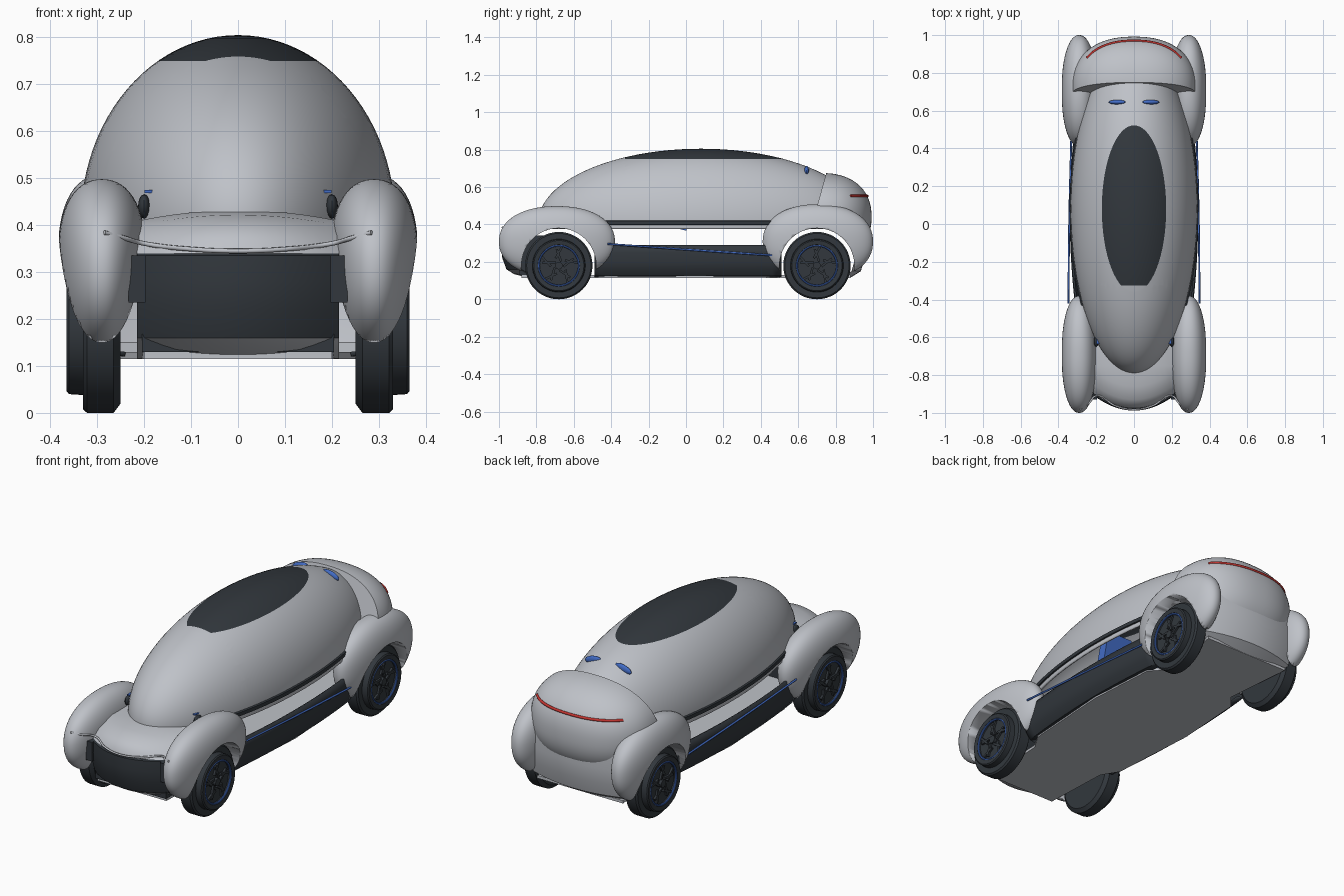
import bpy, bmesh, math
from mathutils import Vector, Matrix

if "Cube" in bpy.data.objects:
    bpy.data.objects.remove(bpy.data.objects["Cube"], do_unlink=True)


def material(name, rgb):
    m = bpy.data.materials.new(name)
    m.use_nodes = True
    m.diffuse_color = (*rgb, 1)
    m.node_tree.nodes["Principled BSDF"].inputs["Base Color"].default_value = (*rgb, 1)
    return m


GREY = material("silver grey", (0.52, 0.54, 0.58))
DARK = material("charcoal", (0.032, 0.039, 0.047))
BLUE = material("accent blue", (0.055, 0.15, 0.56))
RED = material("lamp red", (0.55, 0.035, 0.03))


def finish(bm, name, *mats, angle=35):
    me = bpy.data.meshes.new(name)
    bm.to_mesh(me)
    bm.free()
    ob = bpy.data.objects.new(name, me)
    bpy.context.collection.objects.link(ob)
    for m in mats:
        me.materials.append(m)
    bpy.ops.object.select_all(action='DESELECT')
    ob.select_set(True)
    bpy.context.view_layer.objects.active = ob
    bpy.ops.object.shade_smooth_by_angle(angle=math.radians(angle))
    return ob


def egg(centre, size, p=2.0, skew=0.0, seg=64):
    """Superellipsoid with optional widening towards the top."""
    bm = bmesh.new()
    bmesh.ops.create_uvsphere(bm, u_segments=seg, v_segments=seg // 2, radius=1)
    for v in bm.verts:
        n = v.co / sum(abs(c) ** p for c in v.co) ** (1 / p)
        n.x *= 1 + skew * n.z
        v.co = Vector(centre) + Vector([a * b for a, b in zip(n, size)])
    return bm


def cut(bm, co, no, clear=False):
    geom = bm.verts[:] + bm.edges[:] + bm.faces[:]
    return bmesh.ops.bisect_plane(bm, geom=geom, plane_co=co, plane_no=no, clear_inner=clear)


def box(name, centre, size, mat, rot=0.0):
    bm = bmesh.new()
    bmesh.ops.create_cube(bm, size=1)
    bm.transform(Matrix.Translation(centre) @ Matrix.Rotation(rot, 4, 'X')
                 @ Matrix.Diagonal((*size, 1)))
    return finish(bm, name, mat)


def sheet(rows):
    """Skin a list of equal point rows."""
    bm = bmesh.new()
    vs = [[bm.verts.new(p) for p in r] for r in rows]
    for a, b in zip(vs, vs[1:]):
        for i in range(len(a) - 1):
            bm.faces.new((a[i], a[i + 1], b[i + 1], b[i]))
    bmesh.ops.recalc_face_normals(bm, faces=bm.faces)
    return bm


def steps(a, b, n):
    return [a + (b - a) * i / n for i in range(n + 1)]


def thicken(ob, t):
    m = ob.modifiers.new("thickness", 'SOLIDIFY')
    m.thickness = t


def rod(name, pts, radius, mat):
    cu = bpy.data.curves.new(name, 'CURVE')
    cu.dimensions = '3D'
    cu.bevel_depth = radius
    cu.bevel_resolution = 2
    cu.use_fill_caps = True
    sp = cu.splines.new('BEZIER')
    sp.bezier_points.add(len(pts) - 1)
    for b, p in zip(sp.bezier_points, pts):
        b.co = p
        b.handle_left_type = b.handle_right_type = 'AUTO'
    cu.materials.append(mat)
    ob = bpy.data.objects.new(name, cu)
    bpy.context.collection.objects.link(ob)


def carve_arch(ob, y):
    """Cut a wheel arch tunnel across the part."""
    bm = bmesh.new()
    bmesh.ops.create_cone(bm, cap_ends=True, segments=64, radius1=0.2, radius2=0.2, depth=1,
                          matrix=Matrix.Translation((0, y, 0.18)) @ Matrix.Rotation(math.pi / 2, 4, 'Y'))
    cutter = finish(bm, "arch_cutter", GREY)
    m = ob.modifiers.new("arch", 'BOOLEAN')
    m.operation, m.solver, m.object = 'DIFFERENCE', 'EXACT', cutter
    bpy.context.view_layer.objects.active = ob
    bpy.ops.object.modifier_apply(modifier=m.name)
    bpy.data.objects.remove(cutter, do_unlink=True)


# Canopy shell with dark roof panel
CY, CA, CW, CZ = 0.08, 0.87, 0.335, 0.41
bm = egg((0, CY, CZ), (CW, CA, 0.395), seg=96)
cut(bm, (0, 0, 0.375), (0, 0, 1), True)
cut(bm, (0, 0, 0.75), (0, 0, 1))
cut(bm, (0, -0.325, 0), (0, 1, 0))
for f in bm.faces:
    c = f.calc_center_median()
    f.material_index = int(c.z > 0.75 and c.y > -0.325)
thicken(finish(bm, "canopy", GREY, DARK), 0.008)

# Tail pod
bm = egg((0, 0.72, 0.44), (0.33, 0.272, 0.235), 2.3, seg=80)
r = cut(bm, (0, 0.75, 0.675), (0, 1, -0.28), True)
bmesh.ops.holes_fill(bm, edges=[e for e in bm.edges if e.is_boundary], sides=0)
bmesh.ops.recalc_face_normals(bm, faces=bm.faces)
pod = finish(bm, "tail_pod", GREY)
carve_arch(pod, 0.70)


def pod_y(x, z):
    k = 1 - abs(x / 0.33) ** 2.3 - abs((z - 0.44) / 0.235) ** 2.3
    return 0.72 + 0.272 * k ** (1 / 2.3)


rod("tail_lamp", [(x, pod_y(x, 0.552), 0.552) for x in steps(-0.25, 0.25, 12)], 0.007, RED)

# Nose: hood, dark bumper and chin in one skin
PROFILE = [(-0.6, .432), (-.75, .432), (-.86, .422), (-.93, .4), (-.965, .37), (-.975, .34),
           (-.985, .335), (-.988, .28), (-.982, .22), (-.96, .16), (-.92, .135), (-.85, .116)]
rows = []
for y, z in PROFILE:
    back = 0.07 if y < -0.8 else 0.0
    rows.append([(x, y + back * (x / 0.2) ** 2, z - 0.02 * (x / 0.2) ** 2 * (z > 0.35))
                 for x in steps(-0.215, 0.215, 16)])
bm = sheet(rows)
for f in bm.faces:
    f.material_index = int(0.16 < f.calc_center_median().z < 0.34)
finish(bm, "nose", GREY, DARK)
box("nose_bay", (0, -0.78, 0.235), (0.41, 0.22, 0.21), DARK)
LIP = [(-.285, -.982, .384), (-.24, -.95, .372), (-.2, -.91, .361), (-.1, -.962, .349), (0, -.983, .345)]
rod("nose_lip", LIP + [(-x, y, z) for x, y, z in LIP[-2::-1]], 0.005, GREY)

# Rear panel
finish(sheet([[(x, y - 0.05 * (x / 0.27) ** 2, z) for x in steps(-0.27, 0.27, 12)]
              for y, z in [(.88, .116), (.935, .15), (.955, .22), (.965, .3), (.96, .4)]]),
       "rear_panel", GREY)

# Floor pan
half = [(.2, -.88), (.215, -.52), (.27, -.43), (.3, 0.05), (.275, .43), (.215, .5), (.25, .88)]
bm = bmesh.new()
base = bm.faces.new([bm.verts.new((x, y, 0.115)) for x, y in half]
                    + [bm.verts.new((-x, y, 0.115)) for x, y in reversed(half)])
top = bmesh.ops.extrude_face_region(bm, geom=[base])["geom"]
bmesh.ops.translate(bm, vec=(0, 0, 0.015), verts=[v for v in top if isinstance(v, bmesh.types.BMVert)])
bmesh.ops.recalc_face_normals(bm, faces=bm.faces)
finish(bm, "floor_pan", GREY)


def wheel(name, s, y):
    """Tyre with stepped outer face, accent ring and slanted spokes."""
    place = Matrix.Translation((0, y, 0.18))
    prof = [(.25, 0), (.25, .16), (.265, .18), (.322, .18), (.33, .172), (.33, .142), (.36, .14),
            (.365, .134), (.362, .112), (.345, .107), (.345, 0)]
    rows = [[(s * x, q * math.cos(a), q * math.sin(a)) for a in steps(0, math.tau, 48)] for x, q in prof]
    bm = sheet(rows)
    bmesh.ops.remove_doubles(bm, verts=bm.verts, dist=1e-5)
    bmesh.ops.recalc_face_normals(bm, faces=bm.faces)
    bm.transform(place)
    finish(bm, name + "_tyre", DARK, angle=30)
    ring = [[(s * (.358 + .005 * math.cos(b)), (.107 + .005 * math.sin(b)) * math.cos(a),
              (.107 + .005 * math.sin(b)) * math.sin(a)) for a in steps(0, math.tau, 48)]
            for b in steps(0, math.tau, 8)]
    bm = sheet(ring)
    bm.transform(place)
    finish(bm, name + "_ring", BLUE)
    bm = bmesh.new()
    for i in range(5):
        turn = Matrix.Rotation(i * math.tau / 5, 4, 'X')
        for off, tilt in ((0.055, 0.35), (0.07, -0.5)):
            bmesh.ops.create_cube(bm, size=1, matrix=place @ turn @ Matrix.Translation((s * .35, 0, off))
                                  @ Matrix.Rotation(tilt, 4, 'X') @ Matrix.Diagonal((.012, .012, .07, 1)))
    bmesh.ops.create_cone(bm, cap_ends=True, segments=20, radius1=.02, radius2=.02, depth=.02,
                          matrix=place @ Matrix.Translation((s * .35, 0, 0))
                          @ Matrix.Rotation(math.pi / 2, 4, 'Y'))
    finish(bm, name + "_spokes", DARK)


SILL = [(0, .29), (.004, .25), (.004, .2), (-.006, .16), (-.03, .125), (-.06, .12)]
for s, side in ((1, "left"), (-1, "right")):
    # Fenders and wheels
    for end, y, length, height in (("front", -0.69, 0.31, 0.19), ("rear", 0.705, 0.295, 0.2)):
        bm = egg((s * 0.29, y, 0.308), (0.092, length, height), 2.2, 0.14)
        carve_arch(finish(bm, f"{end}_{side}_fender", GREY), 0.70 if y > 0 else -0.68)
        wheel(f"{end}_{side}_wheel", s, 0.70 if y > 0 else -0.68)

    # Side sill and its accent strip
    ob = finish(sheet([[(s * (.336 - .12 * (y - .05) ** 2 + dx), y, z) for y in steps(-.49, .51, 20)]
                       for dx, z in SILL]), f"{side}_sill", DARK)
    thicken(ob, 0.01)
    rod(f"{side}_accent_strip", [(s * .347, -.42, .296), (s * .343, 0, .266), (s * .332, .46, .235)],
        0.005, BLUE)

    # Dark trim band along the canopy edge
    band = [[(s * CW * k * math.cos(a), CY + CA * k * math.sin(a), z) for a in steps(-.72, .68, 28)]
            for k, z in ((1.0, .422), (1.02, .418), (1.02, .399), (1.0, .397))]
    finish(sheet(band), f"{side}_canopy_trim", DARK)

    # Small mirrors, roof fins, bumper cheek and seat
    finish(egg((s * .2, -.62, .44), (.013, .03, .026), seg=16), f"{side}_mirror", DARK)
    box(f"{side}_mirror_cap", (s * .188, -.62, .472), (.022, .03, .006), BLUE)
    bm = egg((0, 0, 0), (.048, .012, .02), seg=20)
    bm.transform(Matrix.Translation((s * .088, .645, .69)) @ Matrix.Rotation(s * .25, 4, 'Y'))
    finish(bm, f"{side}_roof_fin", BLUE)
    box(f"{side}_bumper_cheek", (s * .215, -.905, .285), (.036, .05, .1), DARK)
    box(f"{side}_seat", (s * .13, 0, .46), (.15, .05, .18), BLUE, -0.25)
